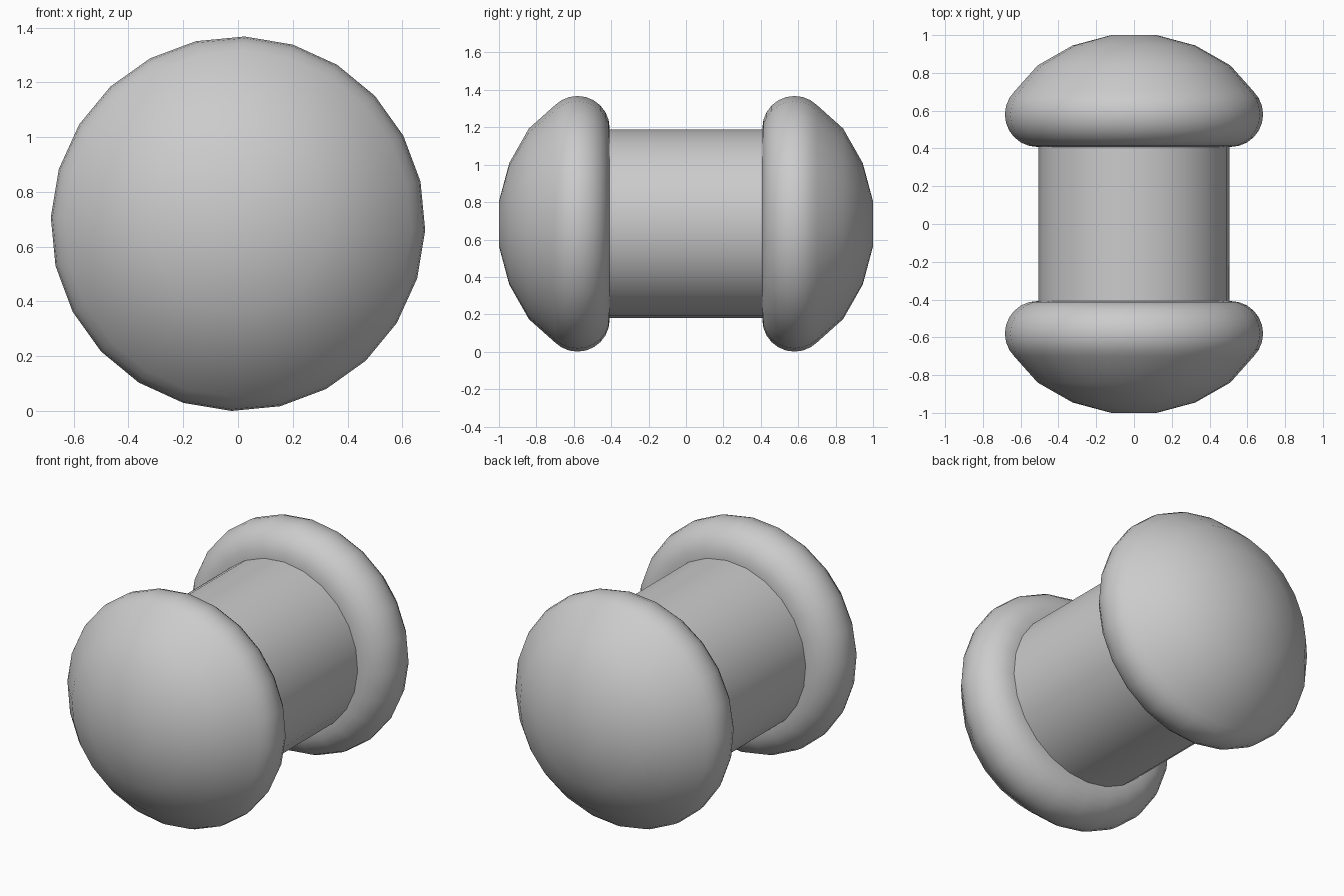
import bpy, bmesh, math
from mathutils import Matrix

cube = bpy.data.objects.get("Cube")
if cube:
    bpy.data.objects.remove(cube, do_unlink=True)

SIDES = 24
RADIUS = 0.684      # overall radius, also the height of the axis
PHASE = math.radians(-2)

grey = bpy.data.materials.new("plain_grey")
grey.use_nodes = True
colour = (0.6, 0.6, 0.6, 1)
grey.diffuse_color = colour
grey.node_tree.nodes["Principled BSDF"].inputs["Base Color"].default_value = colour


def lathe(name, profile, closed_ends):
    """Revolve (radius, y) points around the y axis."""
    bm = bmesh.new()
    rings = []
    for r, y in profile:
        rings.append([bm.verts.new((r * math.cos(PHASE + math.tau * i / SIDES), y,
                                    r * math.sin(PHASE + math.tau * i / SIDES)))
                      for i in range(SIDES)])
    for a, b in zip(rings, rings[1:]):
        for i in range(SIDES):
            j = (i + 1) % SIDES
            bm.faces.new((a[i], a[j], b[j], b[i]))
    if closed_ends:
        bm.faces.new(rings[0])
        bm.faces.new(rings[-1])
    bmesh.ops.recalc_face_normals(bm, faces=bm.faces)
    bm.transform(Matrix.Translation((0, 0, RADIUS)))
    mesh = bpy.data.meshes.new(name)
    bm.to_mesh(mesh)
    bm.free()
    mesh.materials.append(grey)
    obj = bpy.data.objects.new(name, mesh)
    bpy.context.collection.objects.link(obj)
    bpy.ops.object.select_all(action='DESELECT')
    obj.select_set(True)
    bpy.context.view_layer.objects.active = obj
    bpy.ops.object.shade_smooth_by_angle(angle=math.radians(40))
    return obj


# Domed cap: shallow dome running into a rounded rim
dome = [(0.12, 1.0), (0.325, 0.945), (0.51, 0.84)]
rim = [(0.512 + 0.172 * math.cos(math.radians(a)), 0.58 + 0.172 * math.sin(math.radians(a)))
       for a in range(45, -91, -15)]
for name, side in (("front_cap", -1), ("back_cap", 1)):
    lathe(name, [(r, side * y) for r, y in dome + rim], True)

# Straight shaft between the caps
shaft = lathe("shaft", [(0.505, -0.43), (0.505, 0.43)], False)
